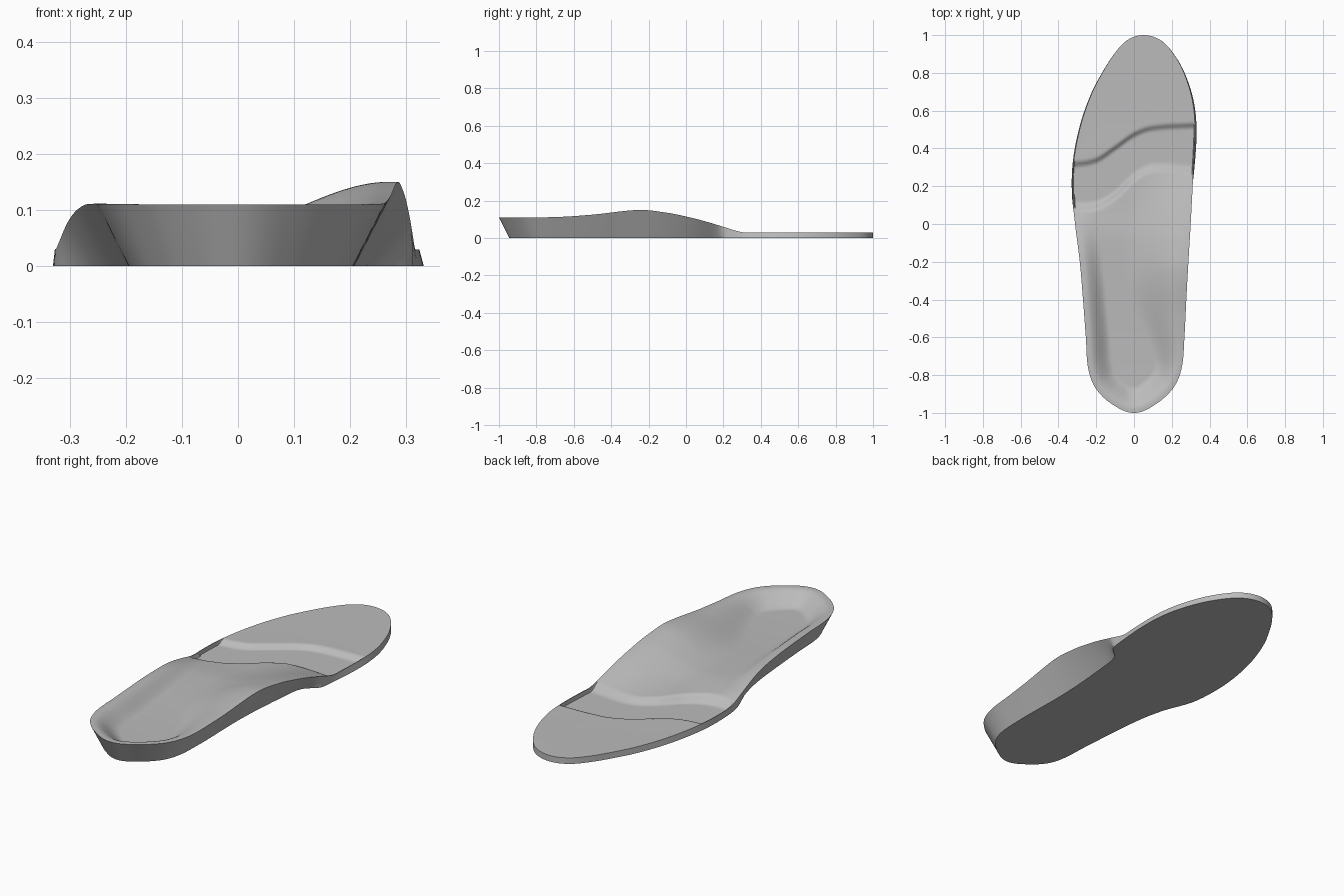
import bpy, bmesh, math
from mathutils import Vector

cube = bpy.data.objects.get("Cube")
if cube:
    bpy.data.objects.remove(cube, do_unlink=True)


def smooth(a, b, v):
    t = max(0.0, min(1.0, (v - a) / (b - a)))
    return t * t * (3 - 2 * t)


def curve(points, v):
    """Smooth interpolation through (position, value) pairs."""
    n = len(points)
    v = max(points[0][0], min(points[-1][0], v))
    i = next((k for k in range(n - 1) if v <= points[k + 1][0]), n - 2)

    def slope(k):
        a, b = points[max(k - 1, 0)], points[min(k + 1, n - 1)]
        return (b[1] - a[1]) / (b[0] - a[0])

    (x0, y0), (x1, y1) = points[i], points[i + 1]
    h = x1 - x0
    t = (v - x0) / h
    return ((2*t**3 - 3*t*t + 1) * y0 + (t**3 - 2*t*t + t) * h * slope(i)
            + (3*t*t - 2*t**3) * y1 + (t**3 - t*t) * h * slope(i + 1))


def angle(y):
    return math.acos(max(-1.0, min(1.0, -y)))


# Plan outline of each side: (y, x)
LATERAL = [(-1, 0), (-.97, -.09), (-.92, -.16), (-.85, -.215), (-.75, -.245), (-.6, -.255),
           (-.4, -.27), (-.2, -.287), (0, -.312), (.15, -.326), (.33, -.319), (.53, -.28),
           (.7, -.22), (.8, -.168), (.9, -.105), (.97, -.04), (1, .05)]
MEDIAL = [(-1, 0), (-.97, .09), (-.92, .16), (-.85, .22), (-.75, .255), (-.6, .267), (-.4, .277),
          (-.2, .288), (0, .3), (.25, .313), (.5, .323), (.65, .31), (.8, .265), (.9, .21),
          (.97, .145), (1, .05)]
OUTLINE = [[(angle(y), x) for y, x in side] for side in (LATERAL, MEDIAL)]

# Rim height, wall undercut and width of the inner slope, along y
RIM = [[(-1, .11), (-.4, .11), (-.2, .1), (-.1, .085), (0, .06), (.1, .033), (.16, .03), (1, .03)],
       [(-1, .11), (-.7, .112), (-.5, .125), (-.25, .15), (-.1, .135), (0, .115), (.1, .09),
        (.2, .06), (.3, .031), (.36, .03), (1, .03)]]
UNDERCUT = [[(-1, .055), (-.3, .055), (-.1, .04), (.08, 0), (1, 0)],
            [(-1, .055), (-.6, .06), (-.25, .08), (.05, .075), (.15, .06), (.22, 0), (1, 0)]]
SLOPE = [[(-1, .14), (-.6, .13), (0, .12), (1, .12)],
         [(-1, .14), (-.7, .16), (-.3, .33), (.2, .33), (1, .3)]]
FLOOR = [(-1, .05), (-.6, .05), (-.1, .06), (.1, .045), (.27, .034), (.36, .03), (1, .03)]
SPINE = [(-1, .5), (-.7, .48), (-.3, .4), (.2, .4), (.6, .53), (1, .53)]

# Wavy edges of the shallow forefoot recess: (x, y)
REAR_EDGE = [(-.33, .065), (-.2, .07), (-.1, .125), (0, .22), (.1, .27), (.33, .255)]
FRONT_EDGE = [(-.33, .33), (-.2, .355), (-.1, .42), (0, .49), (.1, .525), (.33, .54)]
RECESS_Z = .01


def edge_point(side, y):
    return Vector((curve(OUTLINE[side], angle(y)), y))


def spine_point(y):
    y = max(-.7, min(.6, y))
    return edge_point(0, y).lerp(edge_point(1, y), curve(SPINE, y))


def top_height(p, edge, side):
    """Cupped heel and raised arch, with the recess cut across the ball."""
    d = (p - edge).length
    floor = curve(FLOOR, p.y)
    fall = 1 - smooth(.018, curve(SLOPE[side], edge.y), d)
    z = floor + (curve(RIM[side], edge.y) - floor) * fall
    cut = smooth(0, .05, p.y - curve(REAR_EDGE, p.x)) * smooth(0, .035, curve(FRONT_EDGE, p.x) - p.y)
    if d < .005:
        cut = 0
    return z + (min(z, RECESS_Z) - z) * cut


# Closed loop of outline stations, heel to toe and back
ROWS, RINGS = 240, 34
levels = [-math.cos(math.pi * i / ROWS) for i in range(ROWS + 1)]
loop = [(0, y) for y in levels] + [(1, y) for y in reversed(levels[1:-1])]

bm = bmesh.new()
columns = []
for side, y in loop:
    edge, spine = edge_point(side, y), spine_point(y)
    inward = (spine - edge).normalized()
    foot = edge + inward * curve(UNDERCUT[side], y)
    rim = curve(RIM[side], y)
    # underside centre, wall, then the top from rim to spine
    column = [bm.verts.new((*spine, 0))]
    for k in range(4):
        column.append(bm.verts.new((*foot.lerp(edge, k / 4), rim * k / 4)))
    fractions = [0, .012, .02] + [.02 + .98 * k / RINGS for k in range(1, RINGS + 1)]
    for f in fractions:
        p = edge.lerp(spine, f)
        column.append(bm.verts.new((*p, top_height(p, edge, side))))
    columns.append(column)

for a, b in zip(columns, columns[1:] + columns[:1]):
    for k in range(len(a) - 1):
        bm.faces.new((a[k], b[k], b[k + 1], a[k + 1]))

# Weld the centre line, where both sides meet at an averaged height
spine_tops = {}
for (side, y), column in zip(loop, columns):
    spine_tops.setdefault(round(max(-.7, min(.6, y)), 5), []).append(column[-1])
for verts in spine_tops.values():
    z = sum(v.co.z for v in verts) / len(verts)
    for v in verts:
        v.co.z = z
bmesh.ops.remove_doubles(bm, verts=bm.verts, dist=.00005)
bmesh.ops.recalc_face_normals(bm, faces=bm.faces)

mesh = bpy.data.meshes.new("insole")
bm.to_mesh(mesh)
bm.free()
insole = bpy.data.objects.new("insole", mesh)
bpy.context.collection.objects.link(insole)

grey = bpy.data.materials.new("plain_grey")
grey.use_nodes = True
color = (.5, .5, .5, 1)
grey.diffuse_color = color
grey.node_tree.nodes["Principled BSDF"].inputs["Base Color"].default_value = color
mesh.materials.append(grey)

bpy.context.view_layer.objects.active = insole
insole.select_set(True)
bpy.ops.object.shade_smooth_by_angle(angle=math.radians(40))
